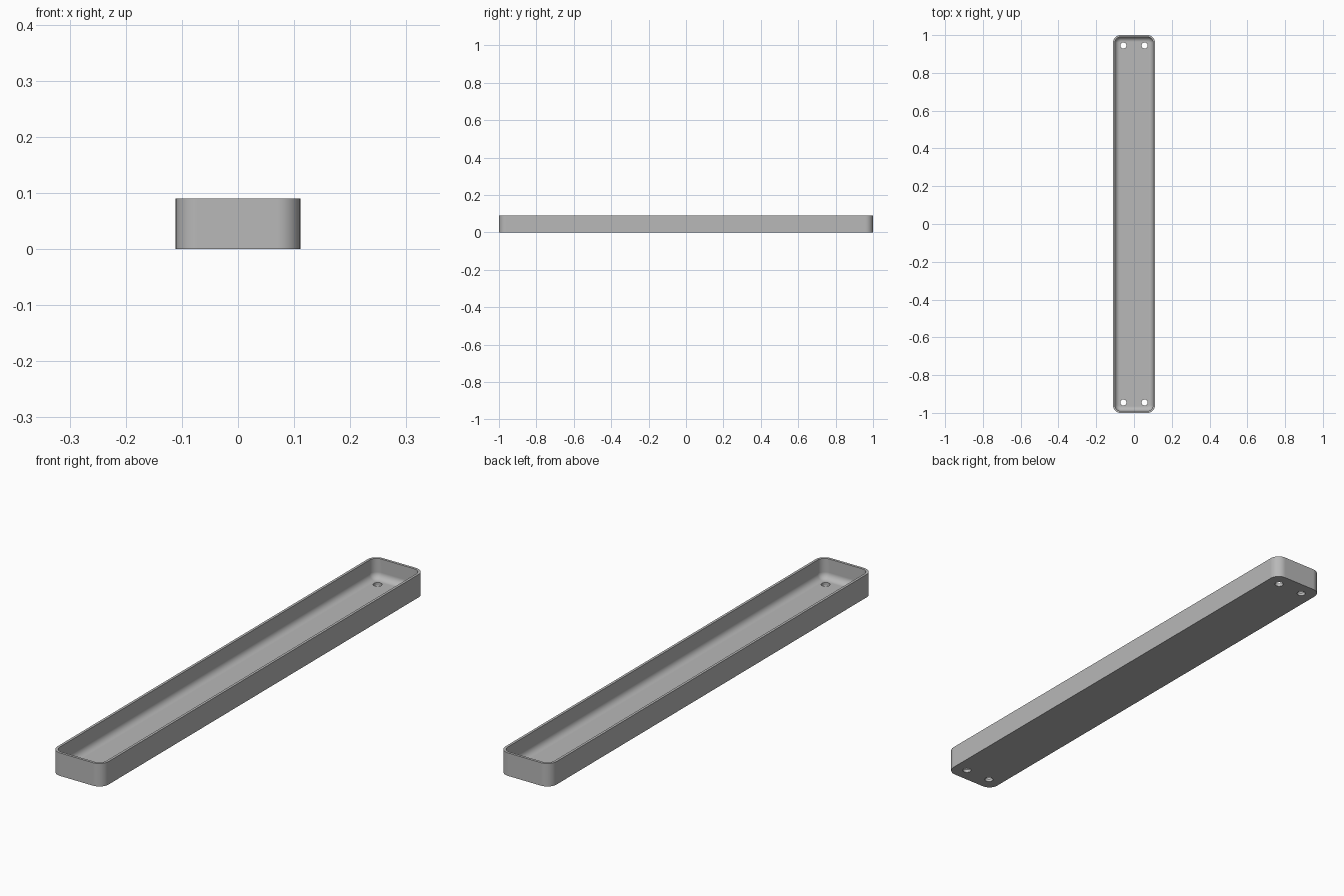
import bpy, bmesh
from math import sin, cos, pi, radians

cube = bpy.data.objects.get("Cube")
if cube:
    bpy.data.objects.remove(cube, do_unlink=True)

HALF_X, HALF_Y, HEIGHT = 0.111, 1.0, 0.09
CORNER, WALL, FLOOR, FILLET = 0.04, 0.01, 0.012, 0.025
HOLE_X, HOLE_Y, HOLE_R = 0.056, 0.945, 0.016
STEPS = 10

grey = bpy.data.materials.new("grey plastic")
grey.use_nodes = True
colour = (0.48, 0.48, 0.48, 1)
grey.diffuse_color = colour
grey.node_tree.nodes["Principled BSDF"].inputs["Base Color"].default_value = colour


def ring(bm, inset, z):
    """Rounded rectangle of vertices, moved inwards by inset."""
    r = CORNER - inset
    verts = []
    for k, (sx, sy) in enumerate([(1, 1), (-1, 1), (-1, -1), (1, -1)]):
        for i in range(STEPS + 1):
            a = (k + i / STEPS) * pi / 2
            verts.append(bm.verts.new((sx * (HALF_X - CORNER) + r * cos(a),
                                       sy * (HALF_Y - CORNER) + r * sin(a), z)))
    return verts


# Tray: outer wall, rim, inner wall and the fillet down to the floor
profile = [(0, 0), (0, HEIGHT), (WALL, HEIGHT)]
for i in range(STEPS + 1):
    a = i / STEPS * pi / 2
    profile.append((WALL + FILLET * (1 - cos(a)), FLOOR + FILLET * (1 - sin(a))))

bm = bmesh.new()
rings = [ring(bm, *p) for p in profile]
for low, high in zip(rings, rings[1:]):
    for i in range(len(low)):
        j = (i + 1) % len(low)
        bm.faces.new((low[i], low[j], high[j], high[i]))
bm.faces.new(rings[0][::-1])
bm.faces.new(rings[-1])
bmesh.ops.recalc_face_normals(bm, faces=bm.faces)
mesh = bpy.data.meshes.new("tray")
bm.to_mesh(mesh)
bm.free()
mesh.materials.append(grey)
tray = bpy.data.objects.new("tray", mesh)
bpy.context.collection.objects.link(tray)

# Four screw holes through the floor
cutters = []
for sx in (-1, 1):
    for sy in (-1, 1):
        bpy.ops.mesh.primitive_cylinder_add(vertices=32, radius=HOLE_R, depth=0.1,
                                            location=(sx * HOLE_X, sy * HOLE_Y, 0))
        cutter = bpy.context.object
        cutter.name = "hole_cutter"
        cutter.hide_render = True
        cutter.data.materials.append(grey)
        cutters.append(cutter)

bpy.ops.object.select_all(action="DESELECT")
tray.select_set(True)
bpy.context.view_layer.objects.active = tray
for cutter in cutters:
    cut = tray.modifiers.new("hole", "BOOLEAN")
    cut.operation = "DIFFERENCE"
    cut.solver = "EXACT"
    cut.object = cutter
    bpy.ops.object.modifier_apply(modifier=cut.name)
    bpy.data.objects.remove(cutter, do_unlink=True)

# Smooth corners and fillet, flat large faces
bpy.ops.object.shade_smooth_by_angle(angle=radians(35))
normals = tray.modifiers.new("flat_sides", "WEIGHTED_NORMAL")
normals.keep_sharp = True
